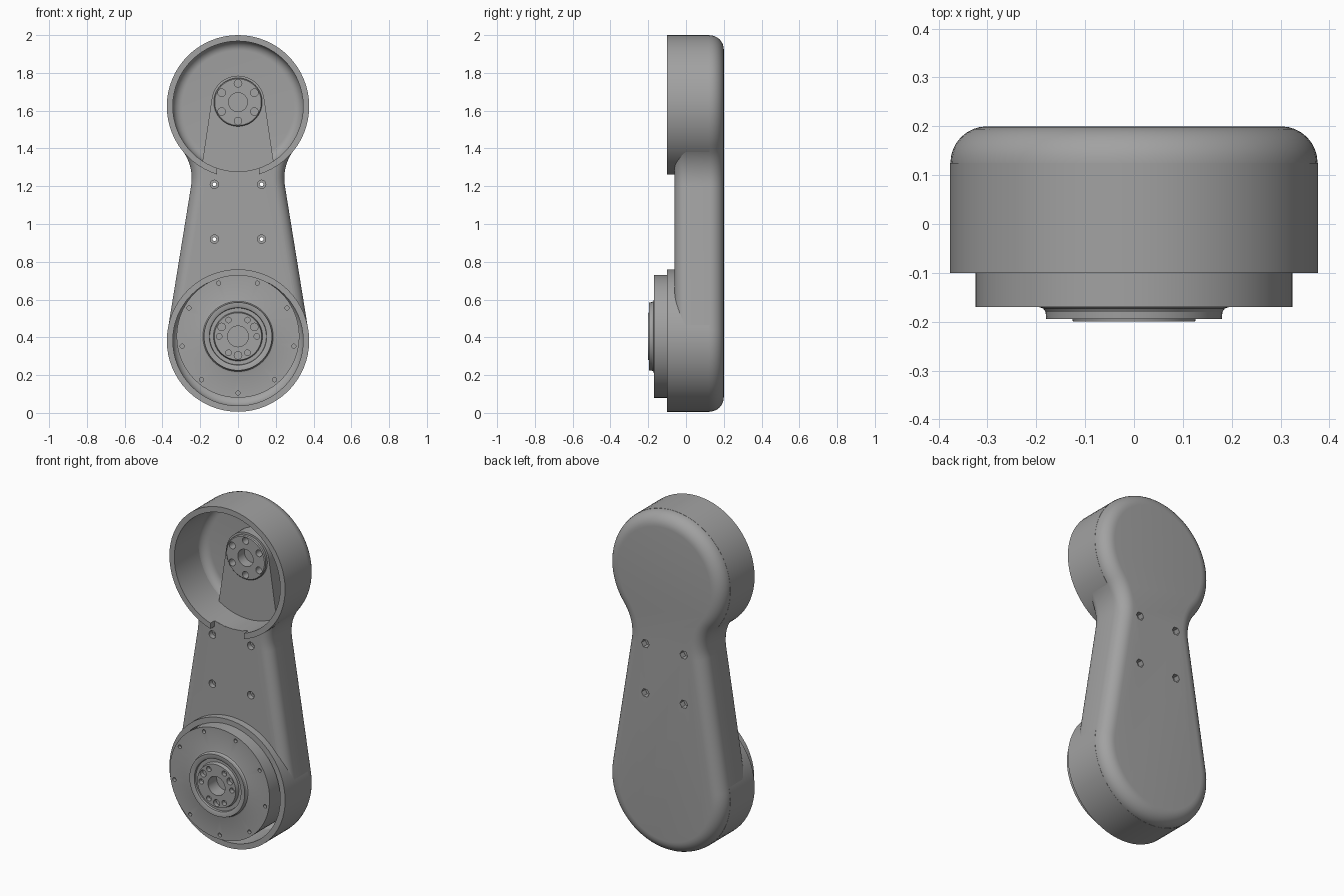
import bpy, bmesh
from math import sin, cos, pi, radians, asin, acos, sqrt, hypot, atan2

if "Cube" in bpy.data.objects:
    bpy.data.objects.remove(bpy.data.objects["Cube"])

grey = bpy.data.materials.new("machined_grey")
grey.use_nodes = True
grey.diffuse_color = (0.36, 0.36, 0.36, 1)
grey.node_tree.nodes["Principled BSDF"].inputs["Base Color"].default_value = grey.diffuse_color

LOW, HIGH = 0.383, 1.623          # cup centres
LOW_HUB, HIGH_HUB = 0.405, 1.645  # bearing centres
CUP, BORE = 0.377, 0.345          # cup outer and inner radius


def arc(cx, cz, r, a0, a1, n):
    return [(cx + r * cos(a0 + (a1 - a0) * i / n), cz + r * sin(a0 + (a1 - a0) * i / n))
            for i in range(n + 1)]


def circle(cx, cz, r, n=64):
    return arc(cx, cz, r, 0, 2 * pi, n)[:-1]


def loft(bm, loops, closed=False):
    """Skin a stack of equal loops; cap the ends, or join last to first."""
    rings = [[bm.verts.new(p) for p in loop] for loop in loops]
    n = len(rings[0])
    pairs = list(zip(rings, rings[1:]))
    if closed:
        pairs.append((rings[-1], rings[0]))
    else:
        bm.faces.new(rings[0])
        bm.faces.new(rings[-1][::-1])
    for a, b in pairs:
        for i in range(n):
            j = (i + 1) % n
            bm.faces.new((a[i], b[i], b[j], a[j]))


def lathe(bm, cx, cz, profile, n=64, closed=False):
    loft(bm, [[(x, y, z) for x, z in circle(cx, cz, r, n)] for r, y in profile], closed)


def prism(bm, outline, y0, y1):
    loft(bm, [[(x, y, z) for x, z in outline] for y in (y0, y1)])


def finish(name, bm):
    bmesh.ops.recalc_face_normals(bm, faces=bm.faces)
    mesh = bpy.data.meshes.new(name)
    bm.to_mesh(mesh)
    bm.free()
    mesh.materials.append(grey)
    ob = bpy.data.objects.new(name, mesh)
    bpy.context.collection.objects.link(ob)
    return ob


def select(ob):
    bpy.ops.object.select_all(action='DESELECT')
    ob.select_set(True)
    bpy.context.view_layer.objects.active = ob


def cut(targets, bm):
    """Subtract a temporary cutter from each target."""
    cutter = finish("cutter", bm)
    for ob in targets:
        mod = ob.modifiers.new("cut", 'BOOLEAN')
        mod.operation, mod.solver, mod.object = 'DIFFERENCE', 'EXACT', cutter
        select(ob)
        bpy.ops.object.modifier_apply(modifier=mod.name)
    bpy.data.objects.remove(cutter)


# Outline: two equal circles, a tapered arm and a concave neck fillet
R, FILLET = CUP - 0.001, 0.245
tilt = radians(9.2)
span = HIGH - LOW
d = span * sin(tilt)
along = span * cos(tilt) - sqrt((R + FILLET) ** 2 - (R + FILLET - d) ** 2)
fx = (R + FILLET) * cos(tilt) - along * sin(tilt)
fz = LOW + (R + FILLET) * sin(tilt) + along * cos(tilt)
meet = atan2(fz - HIGH, fx)
half = arc(0, LOW, R, -pi / 2, tilt, 24)
half += arc(fx, fz, FILLET, pi + tilt, pi + meet, 10)
half += arc(0, HIGH, R, meet, pi / 2, 28)[1:]
outline = half + [(-x, z) for x, z in half[-2:0:-1]]


def inset(points, dist):
    out = []
    for i, (x, z) in enumerate(points):
        (ax, az), (bx, bz) = points[i - 1], points[(i + 1) % len(points)]
        length = hypot(bx - ax, bz - az)
        out.append((x - dist * (bz - az) / length, z + dist * (bx - ax) / length))
    return out


# Arm body, rounded at front and back
FRONT, BACK, RF, RB = -0.06, 0.2, 0.06, 0.075
steps = [i * pi / 16 for i in range(9)]
levels = [(RF * (1 - sin(a)), FRONT + RF * (1 - cos(a))) for a in steps]
levels += [(RB * (1 - cos(a)), BACK - RB * (1 - sin(a))) for a in steps]
bm = bmesh.new()
loft(bm, [[(x, y, z) for x, z in inset(outline, off)] for off, y in levels])
body = finish("arm_body", bm)

# Hollow both cups, leaving a rounded floor
FLOOR, RC = 0.165, 0.05
hollow = [(BORE + 0.001, -0.3)]
hollow += [(BORE + 0.001 - RC * (1 - cos(a)), FLOOR - RC * (1 - sin(a))) for a in steps]
bm = bmesh.new()
for z in (LOW, HIGH):
    lathe(bm, 0, z, hollow)
cut([body], bm)

# Four through holes with round seats in front and hexagonal seats behind
spots = [(x, z) for x in (-0.125, 0.125) for z in (0.92, 1.21)]
bm = bmesh.new()
for x, z in spots:
    lathe(bm, x, z, [(0.022, -0.1), (0.022, -0.03), (0.01, -0.03), (0.01, 0.3)], 20)
cut([body], bm)
bm = bmesh.new()
for x, z in spots:
    prism(bm, circle(x, z, 0.025, 6), 0.165, 0.3)
cut([body], bm)

# Cup walls
wall = [(CUP, -0.1), (CUP, 0.125), (BORE, 0.125), (BORE, -0.1)]
cups = []
for name, z in (("lower_cup_wall", LOW), ("upper_cup_wall", HIGH)):
    bm = bmesh.new()
    lathe(bm, 0, z, wall, closed=True)
    cups.append(finish(name, bm))

# Cable notch at the bottom of the upper cup rim
bm = bmesh.new()
prism(bm, [(-0.11, 1.2), (0.11, 1.2), (0.11, 1.36), (-0.11, 1.36)], -0.2, FRONT + 0.001)
cut([cups[1]], bm)

# Tapered tongue and bearing boss inside the upper cup
bm = bmesh.new()
side = radians(8)
prism(bm, [(-0.2, 1.25), (0.2, 1.25)] + arc(0, HIGH_HUB, 0.14, side, pi - side, 28), 0.09, 0.175)
tongue = finish("upper_tongue", bm)
bm = bmesh.new()
lathe(bm, 0, HIGH_HUB, [(0.128, 0.1), (0.128, 0.075), (0.123, 0.07)])
bm.faces.ensure_lookup_table()
boss = finish("upper_boss", bm)
bm = bmesh.new()
prism(bm, circle(0, HIGH_HUB, 0.05, 32), 0.0, 0.13)
for k in range(6):
    a = pi / 2 + k * pi / 3
    prism(bm, circle(0.1 * cos(a), HIGH_HUB + 0.1 * sin(a), 0.02, 20), 0.0, 0.12)
cut([tongue, boss], bm)

# Lower drive disc with stepped hub, groove and central bore
bm = bmesh.new()
lathe(bm, 0, LOW_HUB, [
    (0.325, 0.17), (0.325, -0.17), (0.195, -0.17), (0.186, -0.173), (0.181, -0.18),
    (0.18, -0.195), (0.165, -0.195), (0.152, -0.19), (0.15, -0.178), (0.13, -0.178),
    (0.125, -0.2), (0.055, -0.2), (0.055, -0.12)], 72)
disc = finish("drive_disc", bm)
bm = bmesh.new()
for k in range(9):
    a = -pi / 2 + k * 2 * pi / 9
    prism(bm, circle(0.3 * cos(a), LOW_HUB + 0.3 * sin(a), 0.011, 14), -0.3, -0.15)
for k in range(12):
    if k % 4 != 3:
        a = k * pi / 6
        r = 0.02 if k % 4 == 1 else 0.015
        prism(bm, circle(0.1 * cos(a), LOW_HUB + 0.1 * sin(a), r, 16), -0.3, -0.175)
cut([disc], bm)

for ob in [body, tongue, boss, disc] + cups:
    select(ob)
    bpy.ops.object.shade_smooth_by_angle(angle=radians(30))
